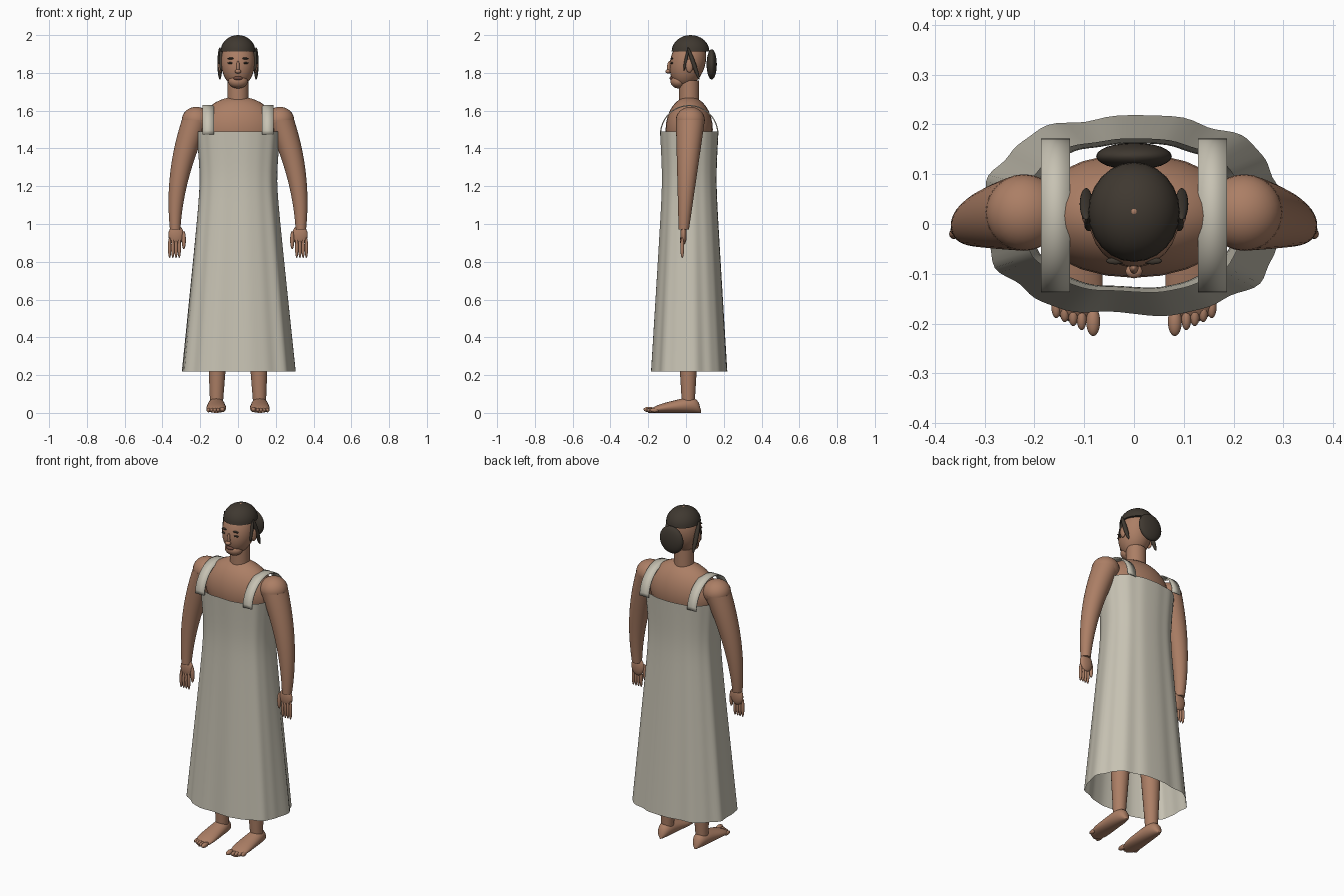
import bpy, bmesh, math
from mathutils import Vector

cube = bpy.data.objects.get("Cube")
if cube:
    bpy.data.objects.remove(cube, do_unlink=True)


def material(name, red, green, blue):
    mat = bpy.data.materials.new(name)
    mat.use_nodes = True
    color = (red, green, blue, 1)
    mat.diffuse_color = color
    shader = mat.node_tree.nodes["Principled BSDF"]
    shader.inputs["Base Color"].default_value = color
    return mat


skin = material("skin", 0.41, 0.21, 0.13)
linen = material("linen", 0.57, 0.54, 0.45)
hair = material("dark hair", 0.05, 0.04, 0.03)
lips = material("dark lips", 0.16, 0.07, 0.05)


def finish(bm, name, mat):
    bmesh.ops.recalc_face_normals(bm, faces=bm.faces[:])
    mesh = bpy.data.meshes.new(name)
    bm.to_mesh(mesh)
    bm.free()
    mesh.materials.append(mat)
    obj = bpy.data.objects.new(name, mesh)
    bpy.context.collection.objects.link(obj)
    bpy.ops.object.select_all(action="DESELECT")
    obj.select_set(True)
    bpy.context.view_layer.objects.active = obj
    bpy.ops.object.shade_smooth_by_angle(angle=math.radians(50))
    return obj


def upright(across, depth, along):
    return Vector((across, depth, along))


def lengthwise(across, height, along):
    return Vector((across, along, height))


def rounded(angle, along):
    return math.cos(angle), math.sin(angle)


def loft(name, mat, start, end, section, place=upright, outline=rounded,
         side=1, sides=32, steps=24, capped=True):
    """Sweep an outline; section(along) gives its centre and two radii."""
    bm = bmesh.new()
    rings = []
    for step in range(steps + 1):
        along = start + (end - start) * step / steps
        center_a, center_b, radius_a, radius_b = section(along)
        ring = []
        for corner in range(sides):
            a, b = outline(math.tau * corner / sides, along)
            point = place(side * (center_a + radius_a * a), center_b + radius_b * b, along)
            ring.append(bm.verts.new(point))
        rings.append(ring)
    for low, high in zip(rings, rings[1:]):
        for corner in range(sides):
            before = corner - 1
            bm.faces.new((low[before], low[corner], high[corner], high[before]))
    if capped:
        bm.faces.new(rings[0])
        bm.faces.new(rings[-1])
    return finish(bm, name, mat)


def ball(name, mat, center, radii, side=1, lean=0, flat_base=False):
    """Ellipsoid; lean slides it backwards with height."""
    bm = bmesh.new()
    bmesh.ops.create_uvsphere(bm, u_segments=24, v_segments=16, radius=1)
    x, y, z = center
    wide, deep, tall = radii
    for vert in bm.verts:
        a, b, c = vert.co
        if flat_base:
            c = max(c, 0)
        vert.co = (side * (x + wide * a), y + deep * b + lean * tall * c, z + tall * c)
    return finish(bm, name, mat)


# Torso and neck
WAIST = 1.24
BODY_Y = 0.017


def torso_section(z):
    return 0, BODY_Y, 0.17 + 0.1 * abs(z - WAIST), 0.12


def neck_section(z):
    return 0, BODY_Y, 0.055, 0.053


loft("torso", skin, 0.8, 1.5, torso_section)
ball("shoulders", skin, (0, BODY_Y, 1.5), (0.21, 0.125, 0.175))
loft("neck", skin, 1.6, 1.76, neck_section)

# Head
ball("head", skin, (0, 0.01, 1.86), (0.09, 0.095, 0.135), lean=0.15)
ball("chin", skin, (0, -0.04, 1.755), (0.052, 0.042, 0.037))
ball("nose_bridge", skin, (0, -0.088, 1.83), (0.009, 0.012, 0.033))
ball("nose_tip", skin, (0, -0.095, 1.808), (0.017, 0.014, 0.011))
ball("mouth", lips, (0, -0.077, 1.772), (0.025, 0.01, 0.01))

# Hair
ball("hair_cap", hair, (0, 0.024, 1.914), (0.092, 0.1, 0.086), flat_base=True)
ball("hair_bun", hair, (0, 0.136, 1.845), (0.076, 0.027, 0.08))
ball("crown_dot", skin, (0, 0.025, 1.994), (0.009, 0.009, 0.007))


# Dress, narrowest at the waist, with soft vertical folds
def dress_section(z):
    flare = math.hypot(z - WAIST, 0.1)
    return 0, BODY_Y, 0.195 + 0.1 * flare, 0.138 + 0.06 * flare


def folded(angle, z):
    depth = 0.01 + 0.01 * max(WAIST - z, 0)
    wave = 1 + depth * (math.sin(9 * angle + 1) + math.sin(16 * angle) / 2)
    return [wave * math.copysign(abs(value) ** 0.82, value) for value in rounded(angle, z)]


loft("dress", linen, 0.22, 1.49, dress_section, outline=folded, sides=96, capped=False)


# Shoulder straps
def strap(name, side):
    bm = bmesh.new()
    rows = []
    for step in range(25):
        back, up = rounded(math.pi * step / 24, 0)
        y, z = BODY_Y + 0.152 * back, 1.475 + 0.152 * up
        rows.append([bm.verts.new((side * x, y, z)) for x in (0.128, 0.187)])
    for low, high in zip(rows, rows[1:]):
        bm.faces.new((*low, *reversed(high)))
    thickness = finish(bm, name, linen).modifiers.new("thickness", "SOLIDIFY")
    thickness.thickness = 0.006
    thickness.offset = 0


# Limbs bend and thicken by simple rules
def arm_section(z):
    rise = z - 1
    radius = 0.03 + 0.085 * rise
    return 0.333 - 0.37 * rise ** 2, 0.06 * rise - 0.01, radius, radius


def leg_section(z):
    radius = 0.031 + 0.06 * z
    return 0.115 - 0.02 * z, 0.012, radius, radius


def foot_section(y):
    reach = (0.08 - y) / 0.28
    fullness = math.sqrt(1.01 - (2 * reach - 1) ** 4)
    height = fullness * (0.05 - 0.034 * reach)
    return 0.115, height, fullness * (0.04 + 0.018 * reach), height


for label, side in (("left", 1), ("right", -1)):
    strap(f"{label}_strap", side)

    # Face and side hair
    for name, z in (("eye", 1.852), ("eyebrow", 1.876)):
        ball(f"{label}_{name}", hair, (0.037, -0.074, z), (0.019, 0.007, 0.005), side)
    ball(f"{label}_ear", skin, (0.093, 0.018, 1.838), (0.012, 0.02, 0.036), side)
    ball(f"{label}_front_strand", hair, (0.09, 0, 1.87), (0.01, 0.008, 0.06), side, lean=0.2)
    ball(f"{label}_back_strand", hair, (0.096, 0.04, 1.85), (0.013, 0.012, 0.085), side, lean=-0.35)

    # Arm and hand
    loft(f"{label}_arm", skin, 0.97, 1.55, arm_section, side=side)
    x, y, radius, radius = arm_section(1.55)
    ball(f"{label}_shoulder", skin, (x, y, 1.55), (radius, radius, 0.07), side)
    ball(f"{label}_palm", skin, (0.328, -0.013, 0.942), (0.041, 0.017, 0.053), side)
    ball(f"{label}_thumb", skin, (0.287, -0.02, 0.915), (0.011, 0.011, 0.048), side)
    for finger in range(4):
        ball(f"{label}_finger_{finger}", skin, (0.311 + 0.017 * finger, -0.02, 0.875),
             (0.009, 0.01, 0.055), side)

    # Leg and foot
    loft(f"{label}_leg", skin, 0.05, 0.9, leg_section, side=side)
    loft(f"{label}_foot", skin, -0.2, 0.08, foot_section, place=lengthwise, side=side)
    ball(f"{label}_big_toe", skin, (0.082, -0.196, 0.018), (0.014, 0.029, 0.014), side)
    for toe in range(4):
        ball(f"{label}_small_toe_{toe}", skin, (0.105 + 0.017 * toe, 0.008 * toe - 0.19, 0.015),
             (0.01, 0.023, 0.012), side)
